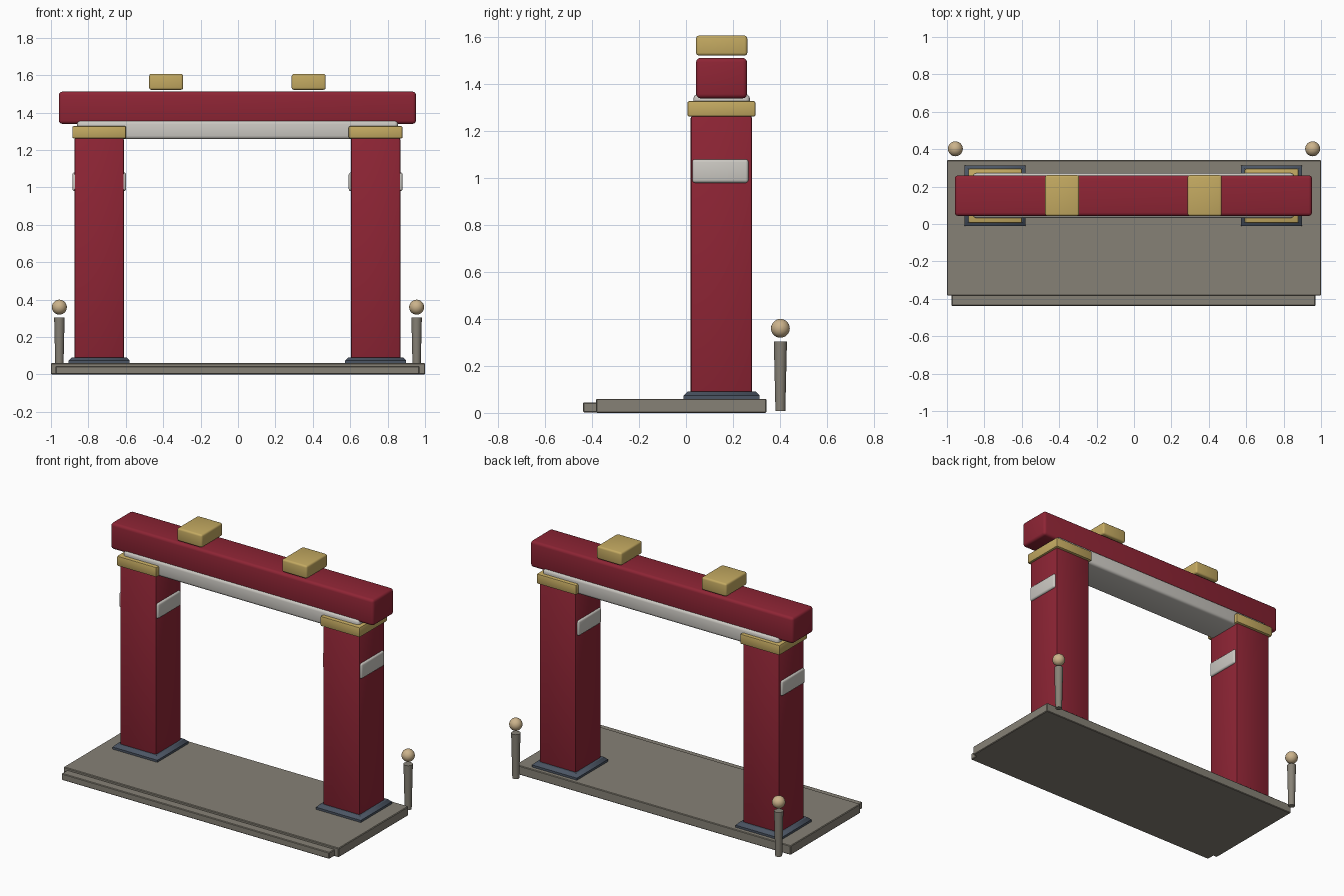
import bpy, bmesh

if "Cube" in bpy.data.objects:
    bpy.data.objects.remove(bpy.data.objects["Cube"])


def material(name, rgb):
    m = bpy.data.materials.new(name)
    m.diffuse_color = (*rgb, 1)
    m.use_nodes = True
    m.node_tree.nodes["Principled BSDF"].inputs["Base Color"].default_value = m.diffuse_color
    return m


RED = material("red_paint", (0.27, 0.018, 0.035))
GOLD = material("gold", (0.55, 0.4, 0.12))
STONE = material("stone", (0.24, 0.22, 0.18))
SLATE = material("slate", (0.07, 0.09, 0.125))
WHITE = material("white_paint", (0.6, 0.58, 0.54))
SAND = material("sand", (0.6, 0.45, 0.26))


def finish(ob, mat):
    ob.data.materials.append(mat)
    bpy.ops.object.select_all(action='DESELECT')
    ob.select_set(True)
    bpy.context.view_layer.objects.active = ob
    bpy.ops.object.shade_smooth_by_angle()
    return ob


def box(name, xr, yr, zr, mat, bevel=0.0, segments=2):
    """Box given by its x, y and z ranges, with rounded edges."""
    me = bpy.data.meshes.new(name)
    bm = bmesh.new()
    bmesh.ops.create_cube(bm, size=1)
    for v in bm.verts:
        v.co = [(r[0] + r[1]) / 2 + c * (r[1] - r[0])
                for r, c in zip((xr, yr, zr), v.co)]
    if bevel:
        bmesh.ops.bevel(bm, geom=bm.edges[:], offset=bevel, segments=segments,
                        profile=0.5, affect='EDGES')
    bm.to_mesh(me)
    bm.free()
    ob = bpy.data.objects.new(name, me)
    bpy.context.collection.objects.link(ob)
    return finish(ob, mat)


# Platform with a low front step
box("platform", (-1, 1), (-0.383, 0.342), (0, 0.06), STONE, 0.004, 1)
box("front_step", (-0.975, 0.97), (-0.438, -0.36), (0.002, 0.045), STONE, 0.004, 1)

for side, cx in (("left", -0.742), ("right", 0.736)):
    # Pillar, its plinth and its cap
    plinth = box(side + "_plinth", (cx - 0.163, cx + 0.163), (-0.01, 0.314),
                 (0.02, 0.092), SLATE)
    bm = bmesh.new()
    bm.from_mesh(plinth.data)
    top = [e for e in bm.edges if all(v.co.z > 0.09 for v in e.verts)]
    bmesh.ops.bevel(bm, geom=top, offset=0.018, segments=1, affect='EDGES')
    bm.to_mesh(plinth.data)
    bm.free()
    box(side + "_pillar", (cx - 0.132, cx + 0.132), (0.02, 0.281),
        (0.001, 1.265), RED, 0.01)
    box(side + "_cap", (cx - 0.144, cx + 0.144), (0.006, 0.296),
        (1.262, 1.328), GOLD, 0.008)
    # White plaques on the two side faces of the pillar
    for face, d in (("outer", -1), ("inner", 1)):
        px = cx + d * 0.131
        box(f"{side}_{face}_plaque", (px - 0.013, px + 0.013), (0.027, 0.266),
            (0.98, 1.08), WHITE, 0.012, 3)
    # Low post with a ball finial
    s = -1 if side == "left" else 1
    bpy.ops.mesh.primitive_cone_add(vertices=20, radius1=0.021, radius2=0.028,
                                    depth=0.295, location=(s * 0.955, 0.402, 0.156))
    post = bpy.context.object
    post.name = side + "_post"
    finish(post, STONE)
    bpy.ops.mesh.primitive_uv_sphere_add(segments=24, ring_count=14, radius=0.04,
                                         location=(s * 0.955, 0.402, 0.36))
    ball = bpy.context.object
    ball.name = side + "_post_ball"
    finish(ball, SAND)

# Lintel, top beam and the two roof blocks
box("lintel", (-0.86, 0.855), (0.032, 0.272), (1.258, 1.357), WHITE, 0.018, 3)
box("top_beam", (-0.958, 0.952), (0.043, 0.26), (1.34, 1.512), RED, 0.018, 3)
for side, xr in (("left", (-0.475, -0.293)), ("right", (0.287, 0.469))):
    box(side + "_top_block", xr, (0.043, 0.261), (1.522, 1.607), GOLD, 0.012, 3)
